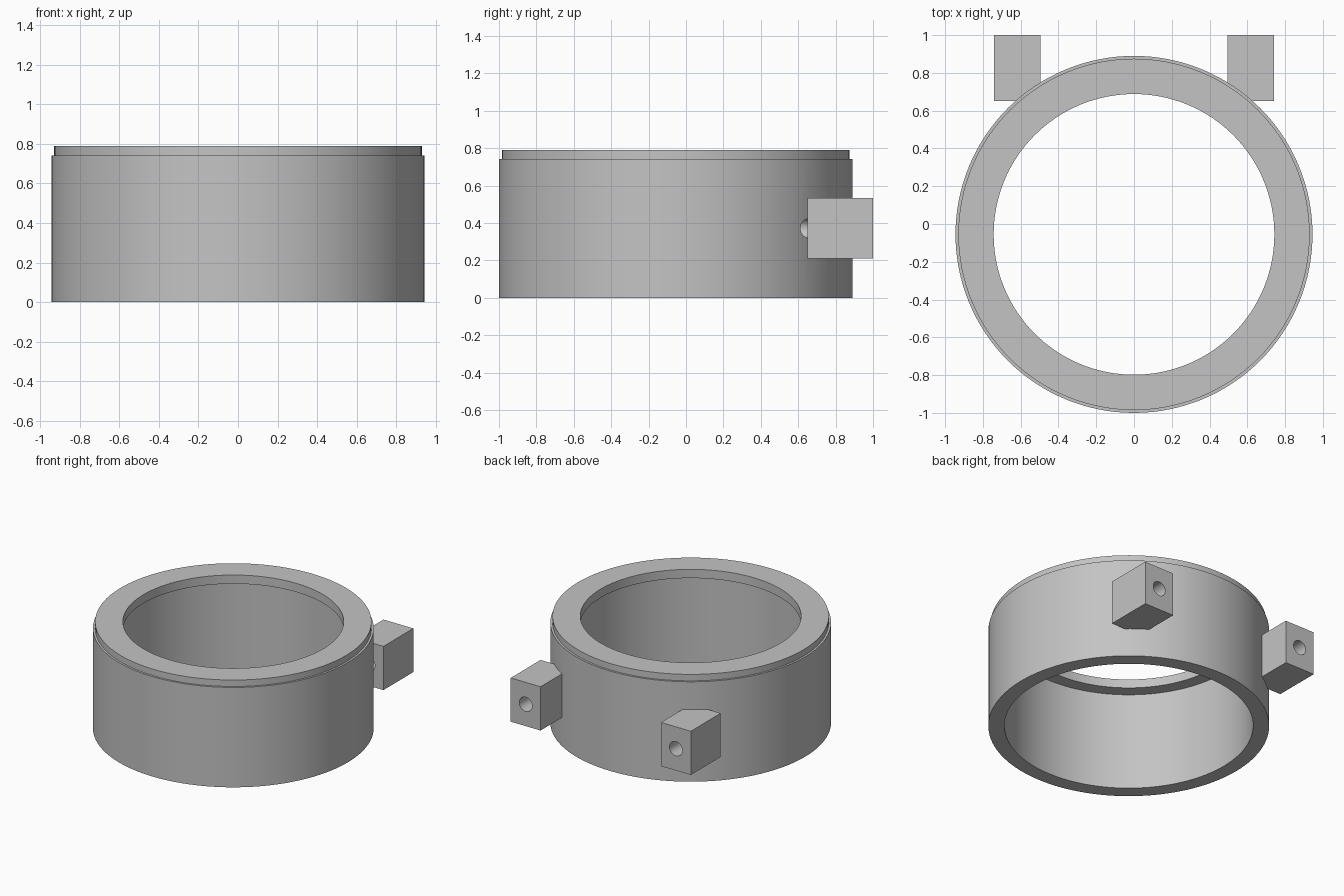
import bpy, bmesh, math
from mathutils import Matrix, Vector

if "Cube" in bpy.data.objects:
    bpy.data.objects.remove(bpy.data.objects["Cube"])

CY = -0.055          # ring centre along y
SEGMENTS = 128

grey = bpy.data.materials.new("grey")
grey.diffuse_color = (0.55, 0.55, 0.55, 1)
grey.use_nodes = True
grey.node_tree.nodes["Principled BSDF"].inputs["Base Color"].default_value = grey.diffuse_color


def make_object(name, bm):
    bmesh.ops.recalc_face_normals(bm, faces=bm.faces)
    mesh = bpy.data.meshes.new(name)
    bm.to_mesh(mesh)
    bm.free()
    mesh.materials.append(grey)
    obj = bpy.data.objects.new(name, mesh)
    bpy.context.collection.objects.link(obj)
    return obj


def lathe(name, profile):
    """Closed (radius, z) profile revolved round the ring axis."""
    bm = bmesh.new()
    rings = []
    for i in range(SEGMENTS):
        a = 2 * math.pi * i / SEGMENTS
        rings.append([bm.verts.new((r * math.cos(a), CY + r * math.sin(a), z))
                      for r, z in profile])
    n = len(profile)
    for i in range(SEGMENTS):
        p, q = rings[i], rings[(i + 1) % SEGMENTS]
        for j in range(n):
            k = (j + 1) % n
            bm.faces.new((p[j], q[j], q[k], p[k]))
    return make_object(name, bm)


def box(name, lo, hi):
    lo, hi = Vector(lo), Vector(hi)
    bm = bmesh.new()
    bmesh.ops.create_cube(bm, size=1, matrix=Matrix.Translation((lo + hi) / 2)
                          @ Matrix.Diagonal((*(hi - lo), 1)))
    return make_object(name, bm)


def cylinder_y(name, x, z, radius, y0, y1):
    bm = bmesh.new()
    bmesh.ops.create_cone(bm, cap_ends=True, segments=32, radius1=radius,
                          radius2=radius, depth=y1 - y0,
                          matrix=Matrix.Translation((x, (y0 + y1) / 2, z))
                          @ Matrix.Rotation(math.pi / 2, 4, 'X'))
    return make_object(name, bm)


def boolean(obj, other, operation):
    mod = obj.modifiers.new(operation.lower(), 'BOOLEAN')
    mod.operation = operation
    mod.solver = 'EXACT'
    mod.object = other
    bpy.context.view_layer.objects.active = obj
    bpy.ops.object.modifier_apply(modifier=mod.name)
    bpy.data.objects.remove(other)


# Hollow collar with a stepped top rim and an inner lip
collar = lathe("collar", [
    (0.837, 0), (0.945, 0), (0.945, 0.742), (0.93, 0.742),
    (0.93, 0.79), (0.743, 0.79), (0.743, 0.725), (0.837, 0.725)])

# Mounting lugs at the back, each with a blind screw hole running into the wall
for side in (-1, 1):
    xs = sorted((side * 0.495, side * 0.74))
    lug = box("lug", (xs[0], 0.65, 0.21), (xs[1], 1.0, 0.535))
    boolean(collar, lug, 'UNION')
    hole = cylinder_y("screw_hole", side * 0.617, 0.372, 0.053, 0.60, 1.1)
    boolean(collar, hole, 'DIFFERENCE')

bpy.ops.object.select_all(action='DESELECT')
collar.select_set(True)
bpy.context.view_layer.objects.active = collar
bpy.ops.object.shade_smooth_by_angle(angle=math.radians(30))
